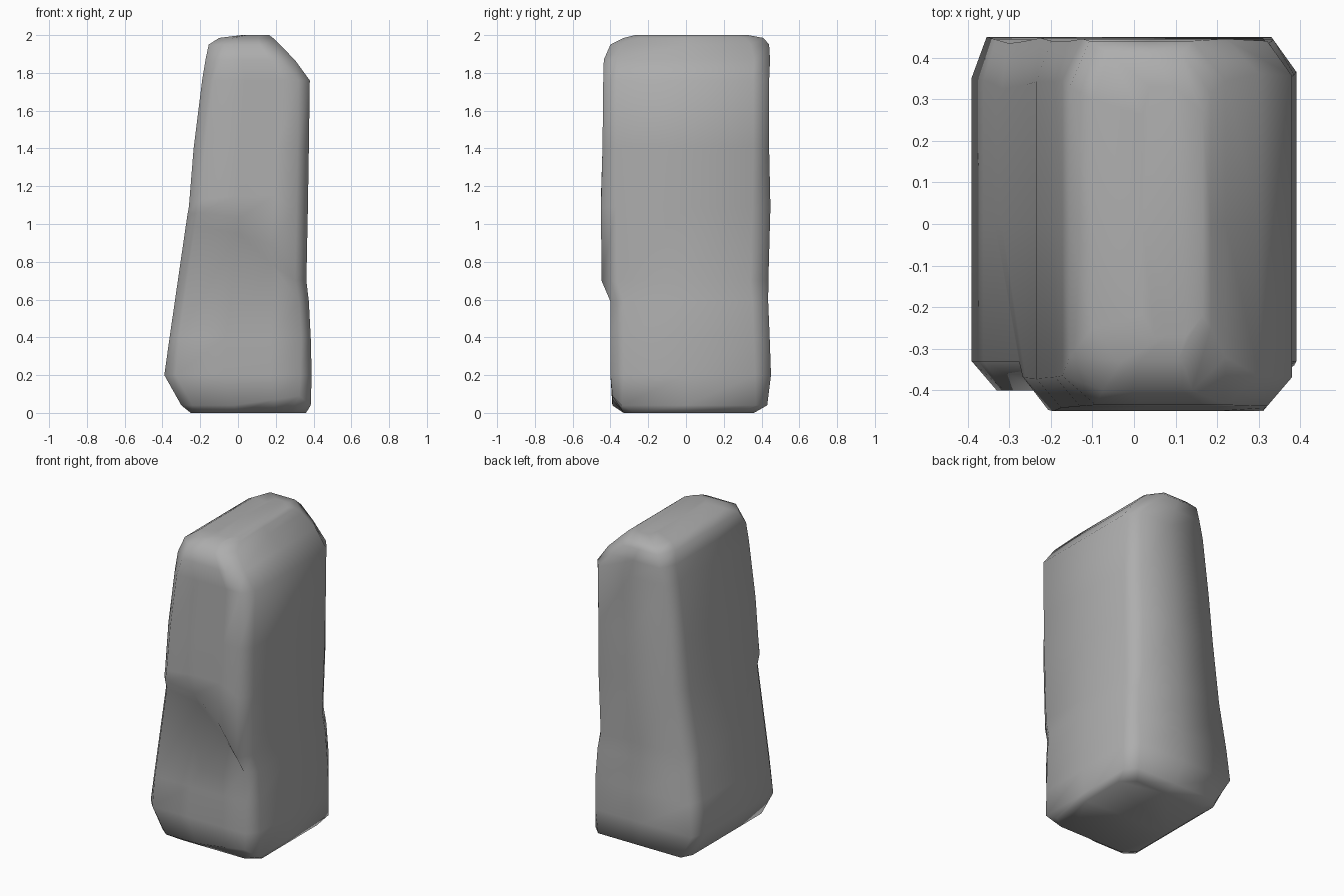
import bpy
import bmesh

if "Cube" in bpy.data.objects:
    bpy.data.objects.remove(bpy.data.objects["Cube"], do_unlink=True)

# Single stone colour
stone = bpy.data.materials.new("grey stone")
stone.use_nodes = True
colour = (0.42, 0.42, 0.42, 1)
stone.diffuse_color = colour
bsdf = stone.node_tree.nodes["Principled BSDF"]
bsdf.inputs["Base Color"].default_value = colour
bsdf.inputs["Roughness"].default_value = 0.9

# Offsets that tilt the front ledge: high on the left, low on the right
LEDGE_UNDER = (0.40, 0.40, 0.36, 0.20, 0.0)
LEDGE_LIP = (0.35, 0.36, 0.33, 0.19, 0.0)
LEVEL = (0, 0, 0, 0, 0)


def section(z, left, right, front, back, corner, lift=LEVEL):
    """Rounded, uneven rectangle at one height; lift raises its front points."""
    cx, cy = corner
    width = right - left
    pts = [
        (left, front + cy), (left + cx, front),
        (left + 0.4 * width, front), (left + 0.72 * width, front),
        (right - cx, front), (right, front + cy),
        (right, 0), (right, back - 1.2 * cy), (right - cx, back),
        (left + 0.5 * width, back),
        (left + 0.6 * cx, back), (left, back - 1.4 * cy), (left, 0),
    ]
    ring = []
    for i, (x, y) in enumerate(pts):
        dz = lift[i] if i < len(lift) else 0
        if i < 3:
            x += 0.144 * dz       # follow the leaning left side
        ring.append((x, y, z + dz))
    return ring


# Height, left, right, front, back, corner size
sections = [
    section(0.00, -0.25, 0.36, -0.33, 0.36, (0.08, 0.06)),
    section(0.04, -0.30, 0.385, -0.39, 0.43, (0.06, 0.05), (0, 0, 0, 0.03, 0.05)),
    section(0.20, -0.39, 0.39, -0.40, 0.45, (0.06, 0.07)),
    section(0.40, -0.362, 0.385, -0.40, 0.443, (0.05, 0.07)),
    section(0.59, -0.334, 0.375, -0.40, 0.435, (0.05, 0.07), LEDGE_UNDER),
    section(0.70, -0.318, 0.362, -0.447, 0.436, (0.06, 0.08), LEDGE_LIP),
    section(1.09, -0.26, 0.37, -0.45, 0.447, (0.06, 0.08), (0, 0.04, 0.06, 0.06, 0)),
    section(1.40, -0.235, 0.375, -0.442, 0.44, (0.06, 0.07)),
    section(1.76, -0.19, 0.38, -0.438, 0.44, (0.06, 0.07)),
    section(1.87, -0.172, 0.30, -0.435, 0.445, (0.08, 0.07)),
    section(1.95, -0.155, 0.22, -0.40, 0.44, (0.08, 0.08)),
    section(1.985, -0.10, 0.185, -0.33, 0.41, (0.07, 0.08)),
    section(2.00, 0.02, 0.165, -0.27, 0.33, (0.03, 0.05)),
]

# Loft the sections into one closed stone
bm = bmesh.new()
rings = [[bm.verts.new(p) for p in ring] for ring in sections]
for low, high in zip(rings, rings[1:]):
    count = len(low)
    for i in range(count):
        j = (i + 1) % count
        bm.faces.new((low[i], low[j], high[j], high[i]))
bm.faces.new(rings[-1])
bm.faces.new(rings[0][::-1])
bmesh.ops.recalc_face_normals(bm, faces=bm.faces)
for face in bm.faces:
    face.smooth = True

mesh = bpy.data.meshes.new("standing_stone")
bm.to_mesh(mesh)
bm.free()
mesh.materials.append(stone)
rock = bpy.data.objects.new("standing_stone", mesh)
bpy.context.collection.objects.link(rock)
